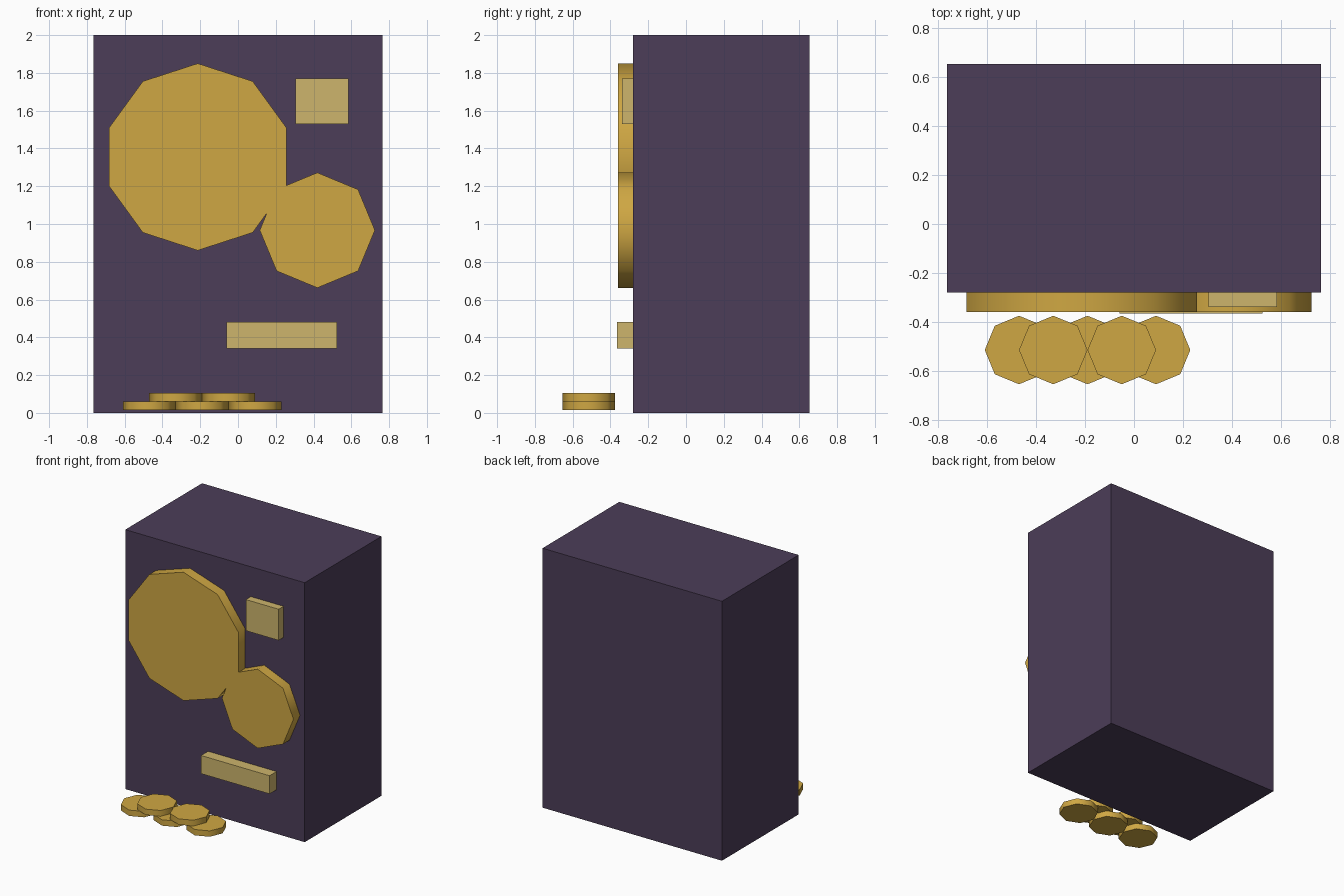
import bpy
import math

cube = bpy.data.objects.get("Cube")
if cube:
    bpy.data.objects.remove(cube, do_unlink=True)


def material(name, srgb):
    linear = [((c / 255 + 0.055) / 1.055) ** 2.4 for c in srgb] + [1.0]
    mat = bpy.data.materials.new(name)
    mat.use_nodes = True
    mat.diffuse_color = linear
    mat.node_tree.nodes["Principled BSDF"].inputs["Base Color"].default_value = linear
    return mat


purple = material("dark purple", (76, 61, 88))
gold = material("gold", (207, 167, 67))
pale_gold = material("pale gold", (205, 181, 108))


def box(name, low, high, mat):
    centre = [(a + b) / 2 for a, b in zip(low, high)]
    bpy.ops.mesh.primitive_cube_add(size=1, location=centre)
    obj = bpy.context.object
    obj.name = name
    obj.scale = [b - a for a, b in zip(low, high)]
    bpy.ops.object.transform_apply(location=False, rotation=False, scale=True)
    obj.data.materials.append(mat)


def disc(name, sides, radius, depth, centre, upright=False):
    tilt = math.pi / 2 if upright else 0
    bpy.ops.mesh.primitive_cylinder_add(
        vertices=sides, radius=radius, depth=depth,
        location=centre, rotation=(tilt, 0, 0))
    obj = bpy.context.object
    obj.name = name
    obj.data.materials.append(gold)
    # Soft rim, crisp edge around the flat caps
    bpy.ops.object.shade_smooth_by_angle(angle=math.radians(50))


FRONT = -0.28

# Cabinet
box("cabinet", (-0.765, FRONT, 0), (0.765, 0.655, 2), purple)

# Wheels on the front panel
disc("large_wheel", 10, 0.495, 0.08, (-0.213, FRONT - 0.04, 1.355), upright=True)
disc("small_wheel", 8, 0.305, 0.08, (0.42, FRONT - 0.04, 0.967), upright=True)

# Raised plate and tray below it
box("coin_plate", (0.305, -0.34, 1.53), (0.585, FRONT, 1.77), pale_gold)
box("payout_tray", (-0.06, -0.365, 0.34), (0.525, FRONT, 0.48), pale_gold)

# Coins in two overlapping layers: alternate coins sit on the upper layer
for i in range(5):
    z = 0.0825 if i % 2 else 0.0375
    disc(f"coin_{i + 1}", 8, 0.14, 0.045, (-0.47 + 0.14 * i, -0.515, z))
